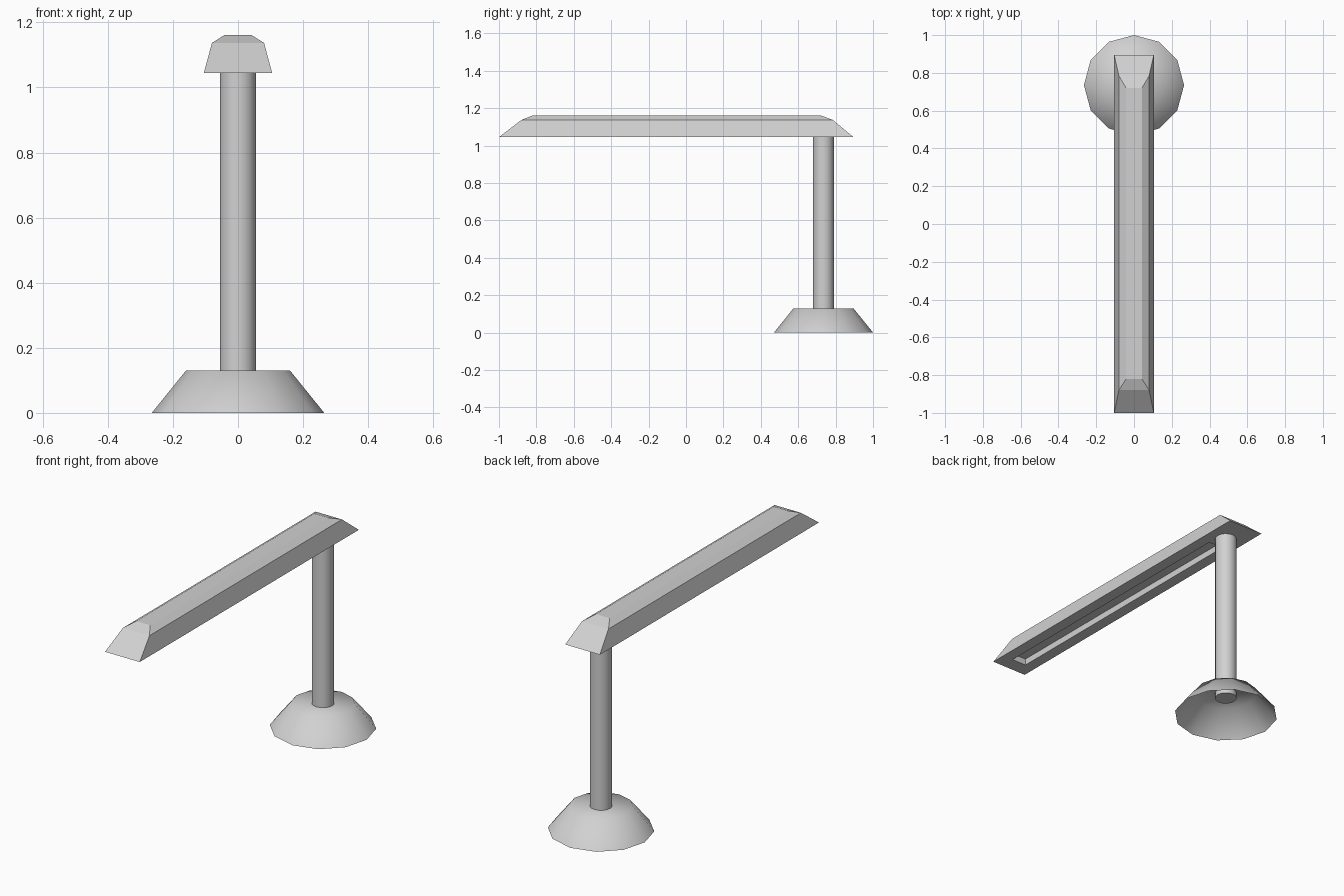
import bpy, bmesh, math

if "Cube" in bpy.data.objects:
    bpy.data.objects.remove(bpy.data.objects["Cube"])

grey = bpy.data.materials.new("light_grey")
grey.diffuse_color = (0.64, 0.64, 0.64, 1)
grey.use_nodes = True
grey.node_tree.nodes["Principled BSDF"].inputs["Base Color"].default_value = grey.diffuse_color


def rect(hw, y0, y1, z):
    """Corners of a rectangle lying at height z."""
    return [(-hw, y0, z), (hw, y0, z), (hw, y1, z), (-hw, y1, z)]


def circle(r, n, z, cy=0.735):
    """Points of an n-sided ring around the stand axis."""
    return [(r * math.cos(2 * math.pi * i / n),
             cy + r * math.sin(2 * math.pi * i / n), z) for i in range(n)]


def loft(name, rings, cap_start, cap_end, smooth_angle=None):
    """Skin a list of equal-length rings into one object."""
    bm = bmesh.new()
    loops = [[bm.verts.new(p) for p in ring] for ring in rings]
    n = len(loops[0])
    for a, b in zip(loops, loops[1:]):
        for i in range(n):
            j = (i + 1) % n
            bm.faces.new((a[i], a[j], b[j], b[i]))
    if cap_start:
        bm.faces.new(loops[0][::-1])
    if cap_end:
        bm.faces.new(loops[-1])
    me = bpy.data.meshes.new(name)
    bm.to_mesh(me)
    bm.free()
    me.materials.append(grey)
    ob = bpy.data.objects.new(name, me)
    bpy.context.collection.objects.link(ob)
    if smooth_angle:
        bpy.context.view_layer.objects.active = ob
        ob.select_set(True)
        bpy.ops.object.shade_smooth_by_angle(angle=math.radians(smooth_angle))
        ob.select_set(False)
    return ob


# Flared foot: hollow underneath, softly shaded over its upper rim
loft("base", [circle(0.265, 12, 0), circle(0.16, 12, 0.13)],
     False, True, 60)

# Upright post, reaching slightly into the hollow foot
loft("post", [circle(0.056, 16, 0.10), circle(0.056, 16, 1.05)],
     True, True, 40)

# Long bevelled head with a recessed slot along its underside
loft("lamp_head", [
    rect(0.043, -0.92, 0.655, 1.08),    # slot ceiling
    rect(0.043, -0.92, 0.655, 1.045),   # slot opening
    rect(0.105, -1.0, 0.895, 1.045),    # lower outline
    rect(0.08, -0.88, 0.785, 1.137),    # shoulder
    rect(0.042, -0.82, 0.72, 1.161),    # top
], True, True)
